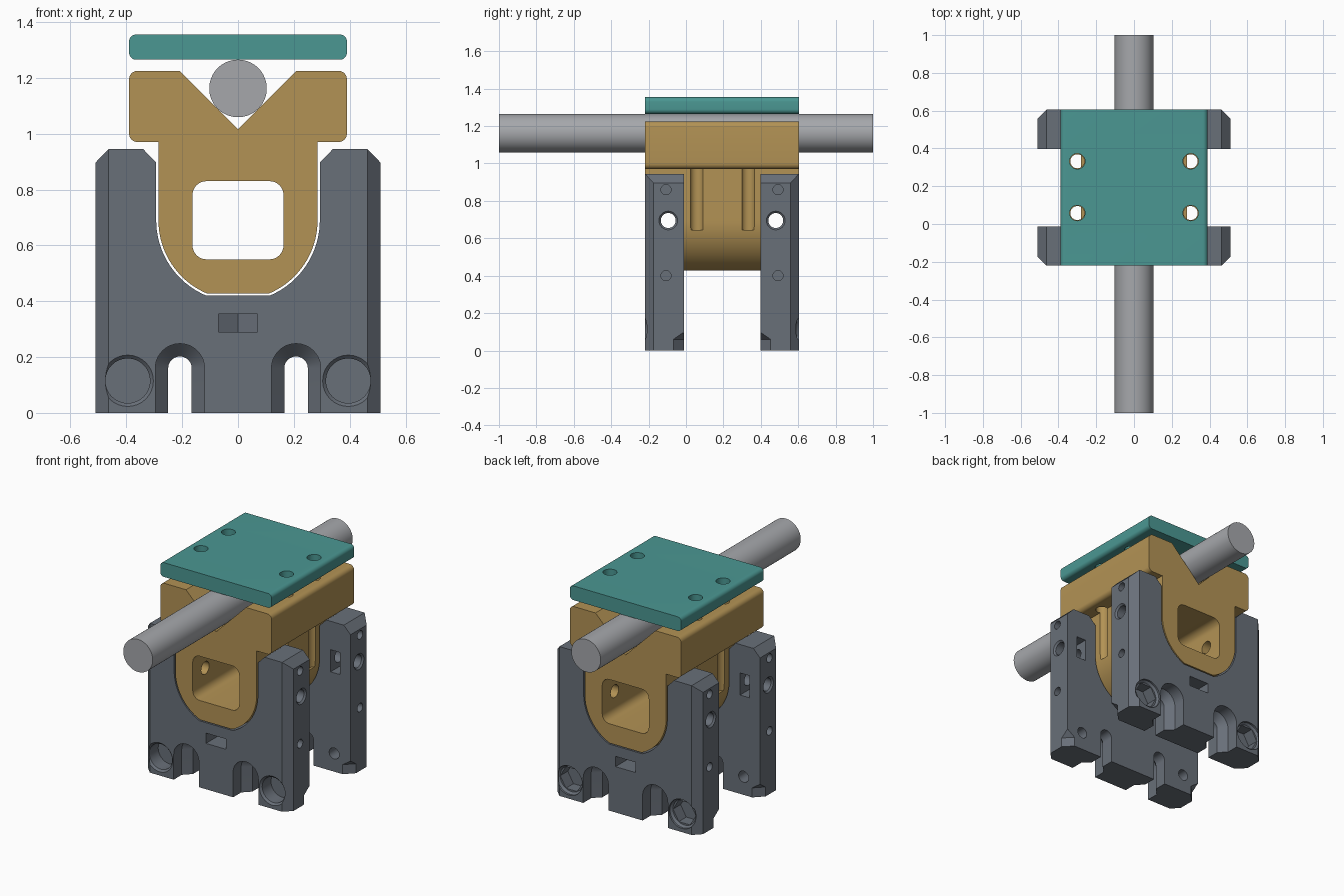
import bpy, bmesh
from math import sin, cos, pi, radians, asin, sqrt
from mathutils import Matrix

if "Cube" in bpy.data.objects:
    bpy.data.objects.remove(bpy.data.objects["Cube"])

Y0, Y1, YIN = -0.22, 0.605, -0.012      # front, back, inner face of front bracket
YMID = (Y0 + Y1) / 2


def arc(cx, cy, r, a0, a1, n=16):
    return [(cx + r * cos(radians(a0 + (a1 - a0) * i / n)),
             cy + r * sin(radians(a0 + (a1 - a0) * i / n))) for i in range(n + 1)]


def circle(cx, cy, r, n=32):
    return arc(cx, cy, r, 0, 360, n)[:-1]


def rounded(x0, x1, y0, y1, r, n=8):
    return (arc(x1 - r, y0 + r, r, -90, 0, n) + arc(x1 - r, y1 - r, r, 0, 90, n)
            + arc(x0 + r, y1 - r, r, 90, 180, n) + arc(x0 + r, y0 + r, r, 180, 270, n))


def loft(name, axis, sections):
    """Closed solid through (position, outline) sections along an axis."""
    def put(p, d):
        return {'x': (d, *p), 'y': (p[0], d, p[1]), 'z': (*p, d)}[axis]
    bm = bmesh.new()
    rings = [[bm.verts.new(put(p, d)) for p in pts] for d, pts in sections]
    bm.faces.new(rings[0])
    bm.faces.new(rings[-1])
    for a, b in zip(rings, rings[1:]):
        for i in range(len(a)):
            j = (i + 1) % len(a)
            bm.faces.new((a[i], a[j], b[j], b[i]))
    bmesh.ops.recalc_face_normals(bm, faces=bm.faces)
    me = bpy.data.meshes.new(name)
    bm.to_mesh(me)
    bm.free()
    ob = bpy.data.objects.new(name, me)
    bpy.context.collection.objects.link(ob)
    return ob


def cut(ob, axis, *sections):
    tool = loft("cutter", axis, sections)
    tool.hide_render = True
    mod = ob.modifiers.new("cut", 'BOOLEAN')
    mod.operation, mod.solver, mod.object = 'DIFFERENCE', 'EXACT', tool
    bpy.context.view_layer.update()
    me = bpy.data.meshes.new_from_object(ob.evaluated_get(bpy.context.evaluated_depsgraph_get()))
    ob.modifiers.clear()
    ob.data = me
    bpy.data.objects.remove(tool)


def finish(ob, color):
    mat = bpy.data.materials.new(ob.name)
    mat.diffuse_color = (*color, 1)
    mat.use_nodes = True
    mat.node_tree.nodes["Principled BSDF"].inputs["Base Color"].default_value = mat.diffuse_color
    ob.data.materials.clear()
    ob.data.materials.append(mat)
    bpy.ops.object.select_all(action='DESELECT')
    ob.select_set(True)
    bpy.context.view_layer.objects.active = ob
    bpy.ops.object.shade_smooth_by_angle(angle=radians(30))


def cradle(r, bottom):
    """Right half of the round-bottomed outline, from bottom flat up to the side."""
    a = -90 + math_deg(sqrt(r * r - (0.69 - bottom) ** 2) / r)
    return arc(0, 0.69, r, a, 0, 20)


def math_deg(s):
    return asin(s) * 180 / pi


def mirrored(half):
    return half + [(-x, z) for x, z in reversed(half)]


# U-shaped bracket
half = [(0.51, 0), (0.51, 0.897), (0.463, 0.945), (0.34, 0.945), (0.293, 0.897)]
half += list(reversed(cradle(0.293, 0.421)))
front = loft("front_bracket", 'y', [(Y0, mirrored(half)), (YIN, mirrored(half))])

# small nut pocket in the middle of the outer face
cut(front, 'z', (0.29, [(-0.07, -0.3), (0.07, -0.3), (0.07, -0.1), (0, -0.06), (-0.07, -0.1)]),
    (0.355, [(-0.07, -0.3), (0.07, -0.3), (0.07, -0.1), (0, -0.06), (-0.07, -0.1)]))


def slot(cx, r):
    return [(cx + r, -0.1)] + arc(cx, 0.16, r, 0, 180, 24) + [(cx - r, -0.1)]


for s in (-1, 1):
    # bevelled outer corner
    tri = [(s * 0.463, Y0), (s * 0.52, Y0 + 0.057), (s * 0.52, Y0 - 0.05), (s * 0.463, Y0 - 0.05)]
    cut(front, 'z', (-0.1, tri), (1.1, tri))
    # relief at the inner foot corner
    def foot(k):
        return [(s * 0.455 + s * k, YIN), (s * 0.455 + s * k, YIN + 0.1),
                (s * 0.61, YIN + 0.1), (s * 0.61, YIN - 0.155 + k)]
    cut(front, 'z', (-0.05, foot(0)), (0.06, foot(0)), (0.095, foot(0.05)))
    # open mounting slot with tapered counterbore
    cut(front, 'y', (-0.3, slot(s * 0.208, 0.088)), (-0.14, slot(s * 0.208, 0.088)),
        (-0.094, slot(s * 0.208, 0.042)), (0.1, slot(s * 0.208, 0.042)))
    # clamp bolt hole with countersunk mouth, and two blind pin holes
    cut(front, 'x', (s * 0.25, circle(-0.095, 0.695, 0.04)), (s * 0.5, circle(-0.095, 0.695, 0.04)),
        (s * 0.52, circle(-0.095, 0.695, 0.06)))
    for z in (0.86, 0.4):
        cut(front, 'x', (s * 0.36, circle(-0.107, z, 0.027)), (s * 0.6, circle(-0.107, z, 0.027)))
    # nut trap in the inner face of the leg
    trap = [(0.1, 0.625), (0.1, 0.765), (-0.135, 0.765), (-0.175, 0.695), (-0.135, 0.625)]
    cut(front, 'x', (s * 0.37, trap), (s * 0.435, trap))
    # tie bolt hole from the inside
    cut(front, 'y', (-0.1, circle(s * 0.395, 0.115, 0.035)), (0.1, circle(s * 0.395, 0.115, 0.035)))

# back bracket is the mirrored front one
back = front.copy()
back.data = front.data.copy()
back.name = "back_bracket"
bpy.context.collection.objects.link(back)
back.data.transform(Matrix.Translation((0, 2 * YMID, 0)) @ Matrix.Diagonal((1, -1, 1, 1)))
back.data.flip_normals()

# round bolt-head recesses in front, hexagonal nut recesses behind
for s in (-1, 1):
    c = (s * 0.395, 0.115)
    cut(front, 'y', (Y0 - 0.05, circle(*c, 0.092)), (Y0, circle(*c, 0.092)),
        (Y0 + 0.012, circle(*c, 0.08)), (Y0 + 0.1, circle(*c, 0.08)))
    cut(back, 'y', (Y1 + 0.05, circle(*c, 0.092)), (Y1 - 0.012, circle(*c, 0.092)),
        (Y1 - 0.025, circle(*c, 0.08)))
    cut(back, 'y', (Y1 + 0.05, circle(*c, 0.079, 6)), (Y1 - 0.1, circle(*c, 0.079, 6)))

# V-block carriage
half = cradle(0.285, 0.428) + [(0.285, 0.97)]
half += arc(0.36, 1.0, 0.03, -90, 0, 8) + arc(0.36, 1.195, 0.03, 0, 90, 8) + [(0.21, 1.225)]
outline = half + [(0, 1.015)] + [(-x, z) for x, z in reversed(half)]
block = loft("v_block", 'y', [(Y0, outline), (Y1, outline)])
window = rounded(-0.163, 0.163, 0.55, 0.83, 0.05)
cut(block, 'y', (-0.5, window), (1, window))
for y in (-0.095, 2 * YMID + 0.095):
    cut(block, 'x', (-0.5, circle(y, 0.695, 0.04)), (0.5, circle(y, 0.695, 0.04)))

# clamp plate
lid = rounded(-0.39, 0.39, 1.265, 1.355, 0.025)
plate = loft("clamp_plate", 'y', [(Y0, lid), (Y1, lid)])

# clamp screw holes through plate and block
for x in (-0.3, 0.3):
    for y in (0.058, 0.332):
        cut(plate, 'z', (1.2, circle(x, y, 0.041)), (1.4, circle(x, y, 0.041)))
        cut(block, 'z', (0.645, circle(x, y, 0.037)), (1.3, circle(x, y, 0.037)))

# round rod lying in the V
rod = loft("rod", 'y', [(-1, circle(0, 1.162, 0.103, 64)), (1, circle(0, 1.162, 0.103, 64))])

finish(front, (0.14, 0.16, 0.19))
finish(back, (0.14, 0.16, 0.19))
finish(block, (0.45, 0.29, 0.09))
finish(plate, (0.07, 0.31, 0.29))
finish(rod, (0.38, 0.39, 0.41))
